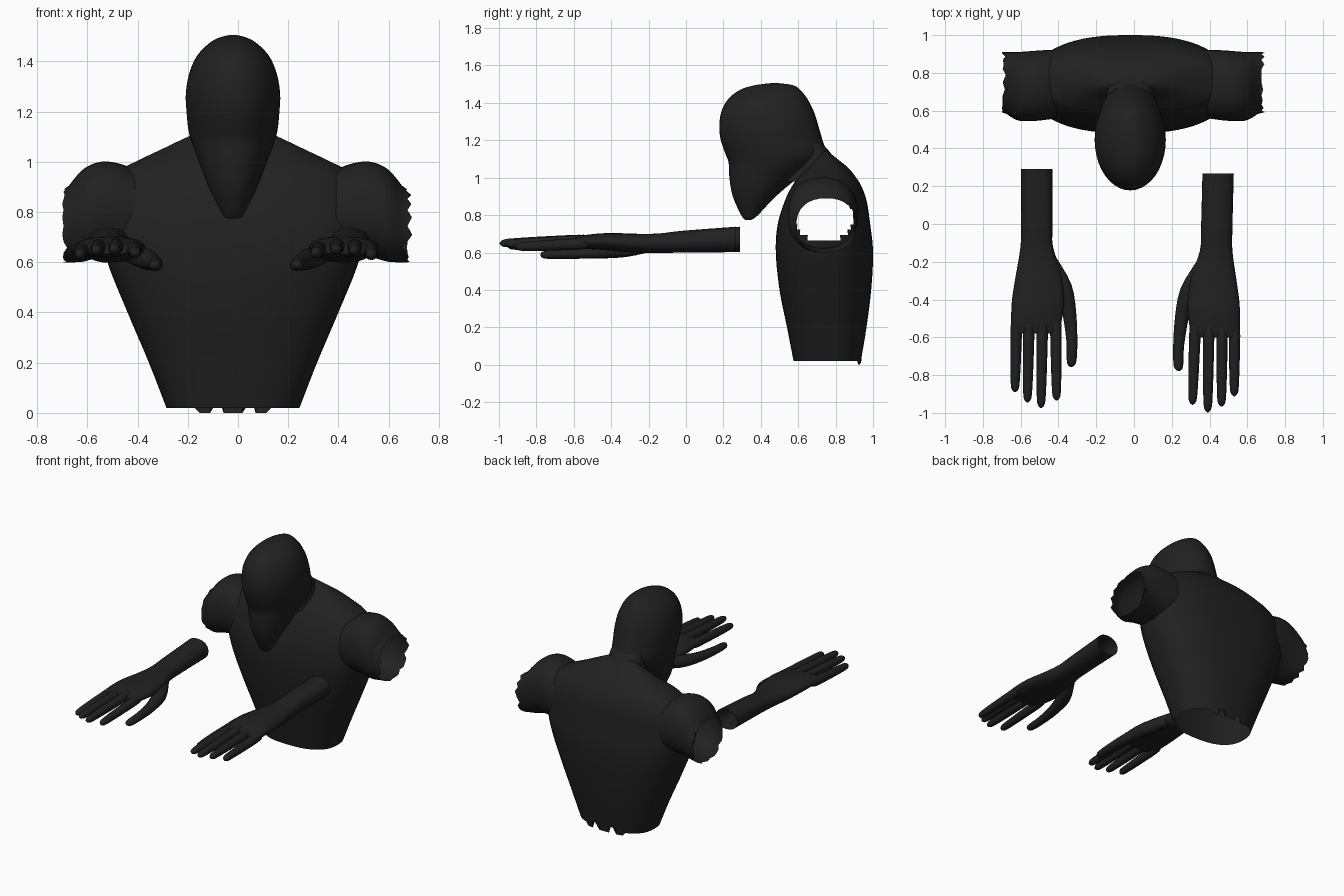
import bpy, bmesh, math, random

if "Cube" in bpy.data.objects:
    bpy.data.objects.remove(bpy.data.objects["Cube"])

random.seed(4)
CX = -0.02  # body mid-line

black = bpy.data.materials.new("dark_cloth")
black.diffuse_color = (0.015, 0.015, 0.015, 1)
black.use_nodes = True
black.node_tree.nodes["Principled BSDF"].inputs["Base Color"].default_value = black.diffuse_color


def smooth_keys(keys, sub):
    """Catmull-Rom interpolation of the section keys."""
    out = []
    for i in range(len(keys) - 1):
        p0, p1 = keys[max(i - 1, 0)], keys[i]
        p2, p3 = keys[i + 1], keys[min(i + 2, len(keys) - 1)]
        for s in range(sub):
            t = s / sub
            out.append([0.5 * (2 * b + (c - a) * t + (2 * a - 5 * b + 4 * c - d) * t * t
                        + (3 * b - a - 3 * c + d) * t ** 3) for a, b, c, d in zip(p0, p1, p2, p3)])
    return out + [list(keys[-1])]


def loft(bm, axis, keys, n=24, sub=3, power=2.0, cap_start=False, cap_end=False):
    """Loft superellipse sections; each key is (position, centre u, centre v, radius u, radius v)."""
    rings = []
    for p, cu, cv, ru, rv in smooth_keys(keys, sub):
        ring = []
        for k in range(n):
            a = 2 * math.pi * k / n
            c, s = math.cos(a), math.sin(a)
            u = cu + max(ru, 0.001) * math.copysign(abs(c) ** (2 / power), c)
            v = cv + max(rv, 0.001) * math.copysign(abs(s) ** (2 / power), s)
            ring.append(bm.verts.new({"x": (p, u, v), "y": (u, p, v), "z": (u, v, p)}[axis]))
        rings.append(ring)
    for a, b in zip(rings, rings[1:]):
        for k in range(n):
            bm.faces.new((a[k], a[(k + 1) % n], b[(k + 1) % n], b[k]))
    if cap_start:
        bm.faces.new(rings[0])
    if cap_end:
        bm.faces.new(rings[-1])
    return rings


def finish(bm, name):
    bmesh.ops.recalc_face_normals(bm, faces=bm.faces)
    me = bpy.data.meshes.new(name)
    bm.to_mesh(me)
    bm.free()
    me.materials.append(black)
    ob = bpy.data.objects.new(name, me)
    bpy.context.collection.objects.link(ob)
    bpy.ops.object.select_all(action="DESELECT")
    ob.select_set(True)
    bpy.context.view_layer.objects.active = ob
    bpy.ops.object.shade_smooth_by_angle(angle=math.radians(40))
    return ob


def upright(rows):
    """Rows of (z, half width, front y, back y) to section keys."""
    return [(z, CX, (f + b) / 2, w, (b - f) / 2) for z, w, f, b in rows]


# torso: hollow tunic with torn back hem and open armholes
bm = bmesh.new()
rings = loft(bm, "z", upright([
    (0.02, 0.265, 0.575, 0.935), (0.20, 0.335, 0.54, 0.965), (0.40, 0.42, 0.50, 0.99),
    (0.60, 0.50, 0.48, 1.0), (0.75, 0.53, 0.49, 0.985), (0.88, 0.52, 0.53, 0.965),
    (0.96, 0.46, 0.57, 0.935), (1.00, 0.39, 0.60, 0.91), (1.05, 0.285, 0.65, 0.87),
    (1.10, 0.18, 0.69, 0.81), (1.14, 0.09, 0.72, 0.76)]), n=72, sub=5, power=2.5, cap_end=True)
for v in rings[0]:
    if v.co.y > 0.9:
        x = v.co.x - CX
        if min(abs(x - 0.06), abs(x + 0.06)) < 0.02:
            v.co.z = 0.09
        elif abs(x) < 0.14:
            v.co.z = 0.0
holes = []
for f in bm.faces:
    c = f.calc_center_median()
    if abs(c.x - CX) > 0.3 and ((c.y - 0.74) / 0.155) ** 2 + ((c.z - 0.78) / 0.125) ** 2 < 1:
        holes.append(f)
bmesh.ops.delete(bm, geom=holes, context="FACES")
finish(bm, "torso")

# short sleeves with torn ends
for side, name in ((-1, "left_sleeve"), (1, "right_sleeve")):
    bm = bmesh.new()
    keys = [(0.40, 0.74, 0.80, 0.18, 0.17), (0.47, 0.735, 0.81, 0.185, 0.185),
            (0.54, 0.73, 0.81, 0.185, 0.19), (0.61, 0.73, 0.785, 0.18, 0.183),
            (0.675, 0.75, 0.745, 0.16, 0.145)]
    rings = loft(bm, "x", [(side * k[0] + (CX / 2),) + k[1:] for k in keys], n=32, sub=4, power=2.3)
    for i, v in enumerate(rings[-1]):
        v.co.x += side * (random.uniform(-0.015, 0.035) if i % 2 else 0.01)
        v.co.x = max(-0.70, min(0.70, v.co.x))
    finish(bm, name)

# hooded head with a long tapering chin
bm = bmesh.new()
loft(bm, "z", upright([
    (0.775, 0.03, 0.315, 0.35), (0.80, 0.047, 0.295, 0.385), (0.90, 0.097, 0.25, 0.48),
    (1.00, 0.135, 0.232, 0.60), (1.08, 0.165, 0.228, 0.71), (1.13, 0.178, 0.21, 0.75),
    (1.20, 0.185, 0.186, 0.73), (1.27, 0.188, 0.178, 0.71), (1.35, 0.175, 0.188, 0.685),
    (1.42, 0.145, 0.225, 0.65), (1.47, 0.098, 0.29, 0.61), (1.495, 0.055, 0.37, 0.57),
    (1.506, 0.01, 0.46, 0.49)]), n=40, sub=4, cap_start=True, cap_end=True)
finish(bm, "hooded_head")

# neck bridging hood and collar
bm = bmesh.new()
loft(bm, "z", upright([(0.98, 0.125, 0.50, 0.86), (1.06, 0.13, 0.56, 0.82),
                       (1.13, 0.12, 0.60, 0.775), (1.18, 0.11, 0.62, 0.73)]), cap_start=True, cap_end=True)
finish(bm, "neck")


def hand(name, mirrored):
    bm = bmesh.new()
    # forearm and palm, open at the cut end
    loft(bm, "y", [
        (0.29, -0.515, 0.67, 0.083, 0.068), (0.00, -0.515, 0.658, 0.083, 0.058),
        (-0.12, -0.515, 0.65, 0.086, 0.052), (-0.25, -0.505, 0.65, 0.117, 0.05),
        (-0.40, -0.508, 0.658, 0.138, 0.046), (-0.52, -0.517, 0.657, 0.133, 0.036),
        (-0.58, -0.518, 0.655, 0.123, 0.022)], power=2.2, cap_end=True)
    # four fingers: x at knuckle, x at tip, tip y, height
    for x0, x1, tip, z in ((-0.622, -0.63, -0.89, 0.648), (-0.556, -0.564, -0.945, 0.664),
                           (-0.485, -0.492, -0.975, 0.667), (-0.414, -0.41, -0.935, 0.654)):
        keys = []
        for t, r in ((0, 0.022), (0.1, 0.030), (0.4, 0.029), (0.65, 0.027),
                     (0.9, 0.023), (0.97, 0.016), (1, 0.003)):
            keys.append((-0.5 + (tip + 0.5) * t, x0 + (x1 - x0) * t, z - 0.018 * t, r, r))
        loft(bm, "y", keys, n=12, cap_start=True, cap_end=True)
    # thumb
    loft(bm, "y", [
        (-0.18, -0.44, 0.635, 0.03, 0.03), (-0.32, -0.378, 0.617, 0.047, 0.042),
        (-0.47, -0.343, 0.60, 0.037, 0.033), (-0.62, -0.329, 0.592, 0.029, 0.026),
        (-0.72, -0.33, 0.588, 0.026, 0.022), (-0.748, -0.332, 0.588, 0.017, 0.015),
        (-0.757, -0.333, 0.588, 0.003, 0.003)], n=14, cap_start=True, cap_end=True)
    if mirrored:
        for v in bm.verts:
            v.co.x = -0.07 - v.co.x + 0.025 * (v.co.y - 0.28)
            v.co.y -= 0.022
    finish(bm, name)


hand("left_hand", False)
hand("right_hand", True)
